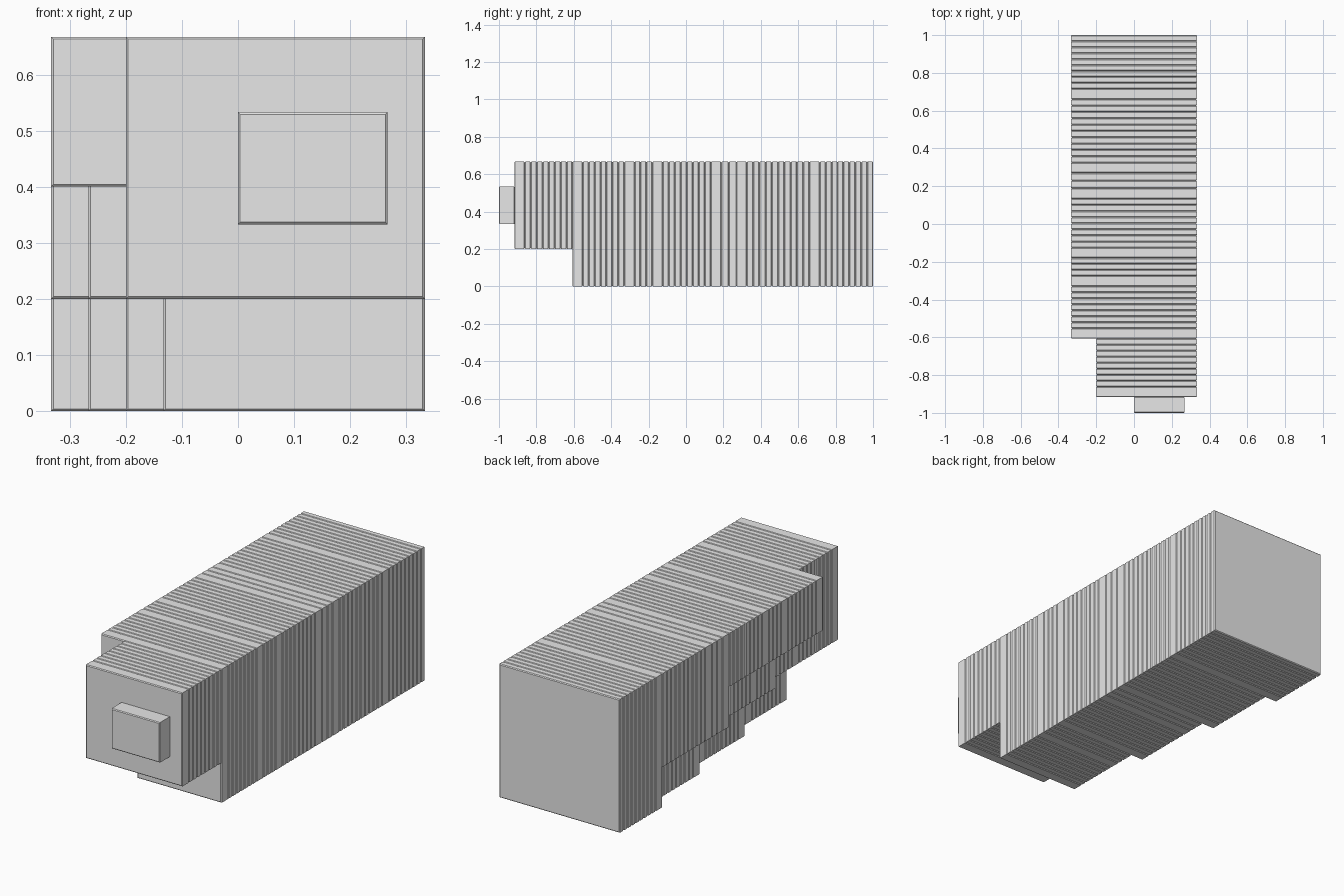
import bpy
import bmesh

cube = bpy.data.objects.get("Cube")
if cube:
    bpy.data.objects.remove(cube, do_unlink=True)

# Single plain grey material
grey = bpy.data.materials.new("plain_grey")
grey.use_nodes = True
grey.diffuse_color = (0.8, 0.8, 0.8, 1)
grey.node_tree.nodes["Principled BSDF"].inputs["Base Color"].default_value = (0.8, 0.8, 0.8, 1)

HALF = 0.333
HEIGHT = 0.667
LOW, MID = 0.2, 0.4
CHAMFER = 0.004
PITCH = 0.0333
BAND = 0.055


def clean(points):
    """Drop repeated and collinear corners of a right-angled outline."""
    pts = [p for i, p in enumerate(points) if p != points[i - 1]]
    keep = []
    for i, p in enumerate(pts):
        a, b = pts[i - 1], pts[(i + 1) % len(pts)]
        if not (a[0] == p[0] == b[0] or a[1] == p[1] == b[1]):
            keep.append(p)
    return keep


def inset(points, d):
    """Move every edge of a counter-clockwise right-angled outline inward."""
    result = []
    for i, p in enumerate(points):
        a, b = points[i - 1], points[(i + 1) % len(points)]
        x, z = p
        for s, e in ((a, p), (p, b)):
            if s[1] == e[1]:
                z += d if e[0] > s[0] else -d
            else:
                x += -d if e[1] > s[1] else d
        result.append((x, z))
    return result


def loft(name, outline, cuts):
    """Stack chamfered slabs along y as one ribbed shell."""
    bm = bmesh.new()
    inner = inset(outline, CHAMFER)
    stations = [(cuts[0], inner)]
    for y0, y1 in zip(cuts, cuts[1:]):
        stations += [(y0 + CHAMFER, outline), (y1 - CHAMFER, outline), (y1, inner)]
    rings = [[bm.verts.new((x, y, z)) for x, z in shape] for y, shape in stations]
    n = len(outline)
    for r0, r1 in zip(rings, rings[1:]):
        for i in range(n):
            j = (i + 1) % n
            bm.faces.new((r0[i], r1[i], r1[j], r0[j]))
    bm.faces.new(rings[0])
    bm.faces.new(rings[-1])
    bmesh.ops.recalc_face_normals(bm, faces=bm.faces)
    mesh = bpy.data.meshes.new(name)
    bm.to_mesh(mesh)
    bm.free()
    mesh.materials.append(grey)
    obj = bpy.data.objects.new(name, mesh)
    bpy.context.collection.objects.link(obj)
    return obj


def rib_cuts(front, back):
    """One wide plain band at the front, then even narrow ribs."""
    start = front + BAND
    count = max(1, round((back - start) / PITCH))
    return [front] + [start + (back - start) * i / count for i in range(count + 1)]


# Body sections, back to front: front y, right edge of low, middle and top tier
sections = [
    (0.66, -HALF, -HALF, -HALF),
    (0.27, -0.267, -HALF, -HALF),
    (0.133, -0.2, -HALF, -HALF),
    (-0.18, -0.2, -0.267, -HALF),
    (-0.33, -0.133, -0.267, -HALF),
    (-0.607, -0.133, -0.2, -HALF),
]
back = 1.0
for k, (front, low, mid, top) in enumerate(sections, 1):
    outline = clean([(low, 0), (HALF, 0), (HALF, HEIGHT), (top, HEIGHT),
                     (top, MID), (mid, MID), (mid, LOW), (low, LOW)])
    loft(f"body_section_{k}", outline, rib_cuts(front, back))
    back = front

# Raised front section
nose = [(-0.2, LOW), (HALF, LOW), (HALF, HEIGHT), (-0.2, HEIGHT)]
loft("front_section", nose, rib_cuts(-0.917, back))

# Plain block standing out of the front face
block = [(0, 0.333), (0.267, 0.333), (0.267, 0.533), (0, 0.533)]
loft("front_block", block, [-1, -0.915])
